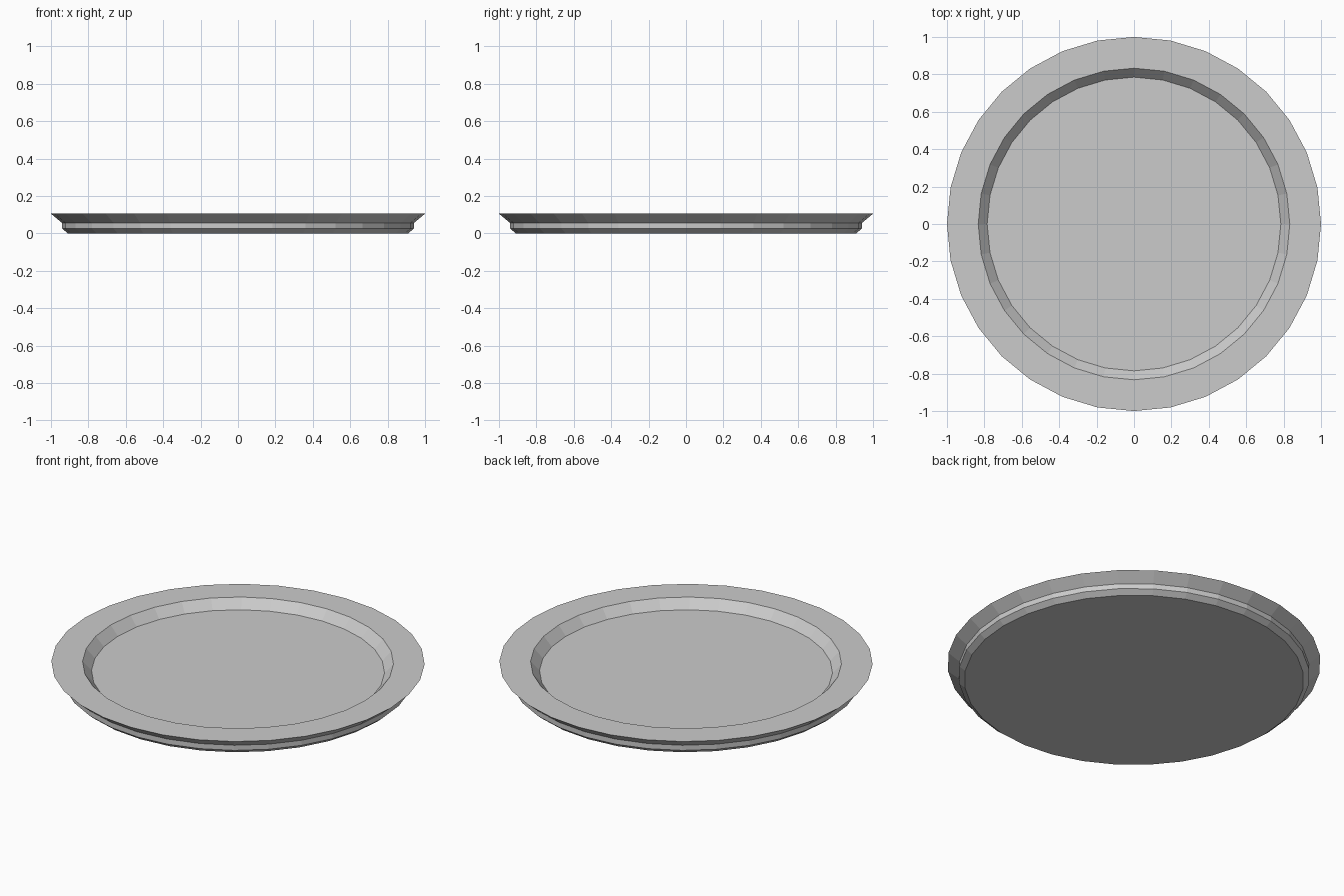
import bpy, bmesh
from math import cos, sin, tau

if "Cube" in bpy.data.objects:
    bpy.data.objects.remove(bpy.data.objects["Cube"])

SIDES = 32

# Plate profile (radius, height): underside, foot band, flared lip, flat rim, recessed floor
profile = [(0.91, 0.0), (0.94, 0.025), (0.94, 0.055),
           (1.0, 0.105), (0.833, 0.105), (0.785, 0.052)]

bm = bmesh.new()
rings = [[bm.verts.new((r * cos(tau * i / SIDES), r * sin(tau * i / SIDES), z))
          for i in range(SIDES)] for r, z in profile]

# Walls between neighbouring rings
for low, high in zip(rings, rings[1:]):
    for i in range(SIDES):
        j = (i + 1) % SIDES
        bm.faces.new((low[i], low[j], high[j], high[i]))

# Underside and floor
bm.faces.new(rings[0][::-1])
bm.faces.new(rings[-1])

mesh = bpy.data.meshes.new("plate")
bm.to_mesh(mesh)
bm.free()
plate = bpy.data.objects.new("plate", mesh)
bpy.context.collection.objects.link(plate)
